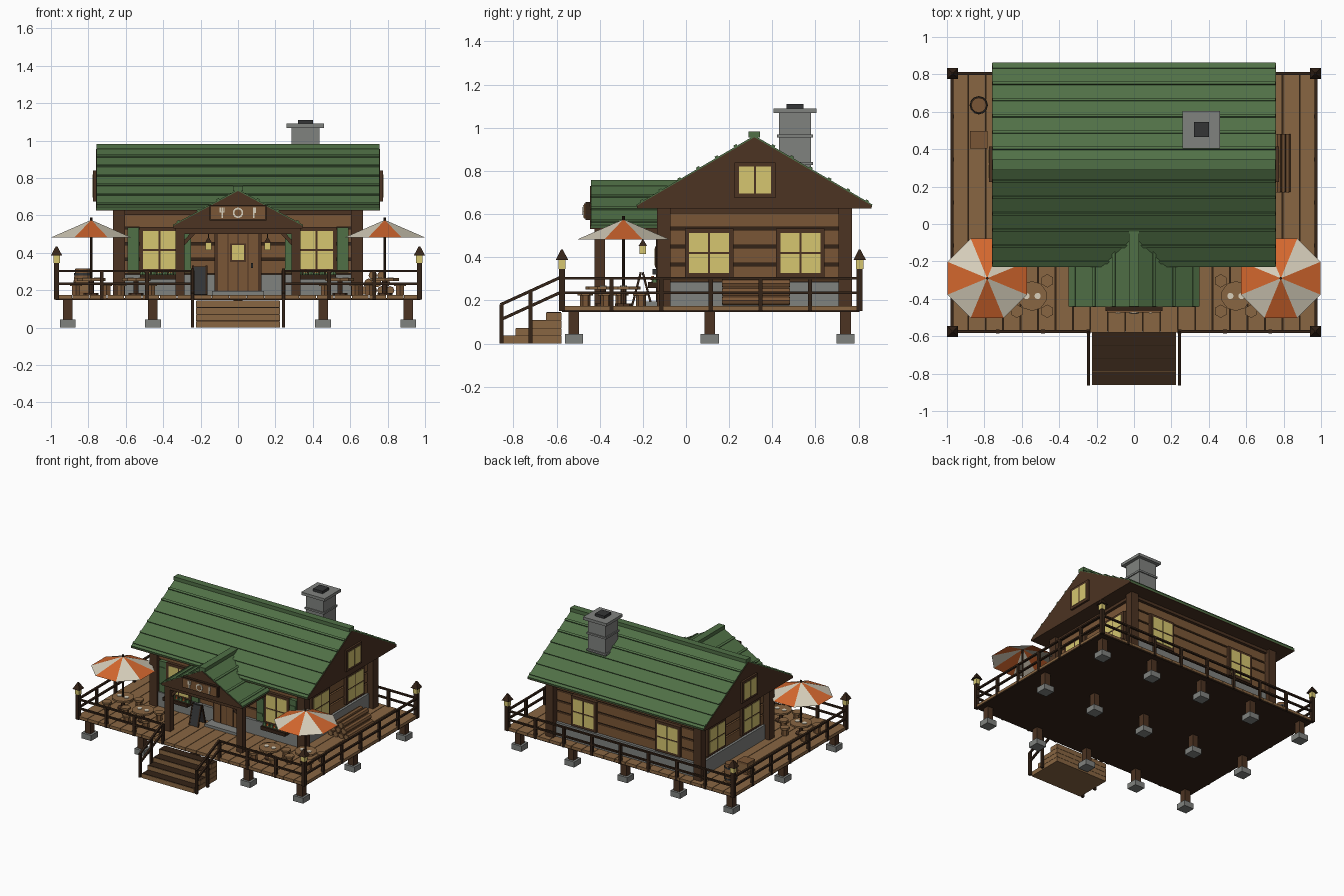
import bpy, bmesh
from math import pi, cos, sin, atan2, radians
from mathutils import Matrix, Vector

cube = bpy.data.objects.get("Cube")
if cube:
    bpy.data.objects.remove(cube, do_unlink=True)


def material(name, rgb):
    m = bpy.data.materials.new(name)
    lin = [(c / 255 / 12.92 if c < 11 else ((c / 255 + 0.055) / 1.055) ** 2.4) for c in rgb]
    m.use_nodes = True
    m.diffuse_color = (*lin, 1)
    m.node_tree.nodes["Principled BSDF"].inputs["Base Color"].default_value = (*lin, 1)
    return m


GREEN = material("roof green", (80, 112, 70))
DARK = material("dark timber", (76, 51, 34))
TRIM = material("darkest timber", (52, 35, 23))
LOG = material("log brown", (122, 86, 54))
DECK = material("deck wood", (137, 102, 66))
STONE = material("grey stone", (128, 130, 127))
GLASS = material("lit glass", (214, 198, 112))
ORANGE = material("canopy orange", (212, 103, 46))
CREAM = material("cream", (216, 208, 188))
COAL = material("charcoal", (52, 53, 54))
I = Matrix()


def finish(name, bm, mats, m=I):
    bmesh.ops.recalc_face_normals(bm, faces=bm.faces)
    me = bpy.data.meshes.new(name)
    bm.to_mesh(me)
    bm.free()
    ob = bpy.data.objects.new(name, me)
    for mat in (mats if isinstance(mats, tuple) else (mats,)):
        me.materials.append(mat)
    ob.matrix_world = m
    bpy.context.collection.objects.link(ob)
    return ob


def box(name, mat, x, y, z, m=I):
    """Box from three (low, high) ranges."""
    bm = bmesh.new()
    size = Matrix.Diagonal((x[1] - x[0], y[1] - y[0], z[1] - z[0], 1))
    mid = Matrix.Translation((sum(x) / 2, sum(y) / 2, sum(z) / 2))
    bmesh.ops.create_cube(bm, size=1, matrix=mid @ size)
    return finish(name, bm, mat, m)


def around(c, h):
    return (c - h, c + h)


def beam(name, mat, p, q, w, h=None):
    """Bar of rectangular section between two points."""
    p, q = Vector(p), Vector(q)
    d = q - p
    m = Matrix.Translation((p + q) / 2) @ d.to_track_quat('X', 'Z').to_matrix().to_4x4()
    h = h or w
    return box(name, mat, around(0, d.length / 2), around(0, w / 2), around(0, h / 2), m)


def cone(name, mat, x, y, z, r1, r2=None, n=8, turn=0, m=I, caps=True):
    bm = bmesh.new()
    bmesh.ops.create_cone(bm, cap_ends=caps, segments=n, radius1=r1,
                          radius2=r1 if r2 is None else r2, depth=z[1] - z[0],
                          matrix=Matrix.Translation((x, y, sum(z) / 2)) @ Matrix.Rotation(turn, 4, 'Z'))
    return finish(name, bm, mat, m)


def prism(name, mat, profile, span, axis):
    """Extrude a (side, height) profile along x or y."""
    bm = bmesh.new()
    f = bm.faces.new([bm.verts.new((span[0], u, v) if axis == 'x' else (u, span[0], v)) for u, v in profile])
    step = span[1] - span[0]
    out = bmesh.ops.extrude_face_region(bm, geom=[f])
    bmesh.ops.translate(bm, verts=[g for g in out['geom'] if isinstance(g, bmesh.types.BMVert)],
                        vec=(step, 0, 0) if axis == 'x' else (0, step, 0))
    return finish(name, bm, mat)


def gable_roof(name, mid, half, eave, apex, span, axis, battens):
    """Solid timber gable, thin green covering, battens and ridge cap."""
    prism(name + "_gable", DARK, [(mid - half, eave - .015), (mid + half, eave - .015), (mid + half, eave),
                                  (mid, apex - .004), (mid - half, eave)], span, axis)
    a, b = span[0] + .004, span[1] - .004
    prism(name + "_covering", GREEN, [(mid - half, eave - .01), (mid - half - .004, eave + .004), (mid, apex + .004),
                                      (mid + half + .004, eave + .004), (mid + half, eave - .01), (mid, apex - .02)], (a, b), axis)
    for s in (-1, 1):
        for i in range(1, battens + 1):
            t = i / (battens + .25)
            u, v = mid + s * half * t, apex + (eave - apex) * t + .006
            p, q = ((a, u, v), (b, u, v)) if axis == 'x' else ((u, a, v), (u, b, v))
            ob = beam(name + "_batten", GREEN, p, q, .016, .014)
            slope = Matrix.Rotation(atan2(eave - apex, half) * s, 4, 'X' if axis == 'x' else 'Y')
            if axis == 'y':
                slope.invert()
            loc = Matrix.Translation(ob.matrix_world.translation)
            ob.matrix_world = loc @ slope @ loc.inverted() @ ob.matrix_world
    prism(name + "_ridge_cap", GREEN, [(mid - .027, apex - .005), (mid + .027, apex - .005),
                                       (mid + .027, apex + .022), (mid - .027, apex + .022)], (a, b), axis)


def window(m, w, h, rows=2):
    box("window_frame", DARK, around(0, w / 2), (-.02, .02), around(0, h / 2), m)
    pw, ph = (w - .05) / 2, (h - .04 - .01 * (rows - 1)) / rows
    for s in (-1, 1):
        for r in range(rows):
            z0 = -h / 2 + .02 + r * (ph + .01)
            box("window_pane", GLASS, around(s * (pw / 2 + .005), pw / 2), (-.023, 0), (z0, z0 + ph), m)


def place(x, y, z, deg=0):
    return Matrix.Translation((x, y, z)) @ Matrix.Rotation(radians(deg), 4, 'Z')


# Deck with boards, piers and footings
TOP = .175
box("deck_base", TRIM, (-.975, .975), (-.575, .805), (.147, .158))
for i in range(21):
    x = -.98 + i * 1.96 / 21
    box("deck_board", DECK, (x + .002, x + .0915), (-.58, .81), (.155, TOP))
for x in (-.91, -.455, 0, .455, .91):
    for y in (-.52, .11, .74):
        box("pier_footing", STONE, around(x, .042), around(y, .042), (0, .043))
        box("pier_post", DARK, around(x, .025), around(y, .025), (.04, .15))

# Stairs
for i in range(4):
    y = -.86 + i * .07
    box("stair_step", DECK, (-.225, .225), (y, -.578), (i * .036, i * .036 + .034))
    box("stair_shadow_gap", TRIM, (-.222, .222), (y + .003, -.58), (i * .036 + .03, i * .036 + .037))
for s in (-1, 1):
    x = s * .243
    for y, z in ((-.855, .18), (-.72, .245)):
        box("stair_rail_post", TRIM, around(x, .009), around(y, .009), (0, z))
    for dz in (0, -.07):
        beam("stair_rail", TRIM, (x, -.86, .18 + dz), (x, -.575, .31 + dz), .014)


# Deck railings and corner lanterns
def railing(p, q, n):
    p, q = Vector((*p, 0)), Vector((*q, 0))
    for z in (.235, .303):
        beam("deck_rail", TRIM, p + Vector((0, 0, z)), q + Vector((0, 0, z)), .016, .012)
    for i in range(n + 1):
        c = p.lerp(q, i / n)
        box("rail_post", TRIM, around(c.x, .01), around(c.y, .01), (.15, .305))


for s in (-1, 1):
    railing((s * .972, -.575), (s * .972, .805), 6)
    railing((s * .972, -.575), (s * .243, -.575), 3)
    for y in (-.575, .805):
        x = s * .97
        box("corner_post", TRIM, around(x, .014), around(y, .014), (.15, .345))
        box("corner_lantern", GLASS, around(x, .017), around(y, .017), (.345, .388))
        cone("corner_lantern_cap", TRIM, x, y, (.386, .435), .042, .006, 4, pi / 4)
railing((-.972, .805), (.972, .805), 8)

# House body: stone plinth, log courses, corner posts
box("stone_plinth", STONE, (-.63, .63), (-.12, .735), (.17, .285))
box("wall_core", TRIM, (-.605, .605), (-.095, .71), (.28, .635))
for i in range(4):
    z = .29 + i * .083
    box("log_course", LOG, (-.618, .618), (-.108, .723), (z, z + .07))
box("wall_top_beam", DARK, (-.64, .64), (-.125, .745), (.603, .635))
for x in (-.635, .635):
    for y in (-.103, .738):
        box("house_corner_post", DARK, around(x, .032), around(y, .032), (.17, .635))
gable_roof("main_roof", .317, .543, .64, .96, (-.76, .76), 'x', 6)

# Windows, shutters and flower boxes
for s in (-1, 1):
    window(place(s * .42, -.108, .415), .215, .245)
    window(place(s * .36, .723, .415, 180), .215, .235)
    for y in (.107, .53):
        window(place(s * .618, y, .42, s * 90), .225, .225)
    window(place(s * .755, .32, .757, s * 90), .19, .165, 1)
    for t in (-1, 1):
        c = s * .42 + t * .14
        box("shutter", GREEN, around(c, .03), (-.128, -.1), (.295, .535))
        for z in (.35, .48):
            box("shutter_slat", GREEN, around(c, .024), (-.133, -.12), around(z, .01))
    box("flower_box", TRIM, around(s * .42, .105), (-.175, -.11), (.258, .285))
    for i in range(7):
        x = s * .42 - .09 + i * .03
        cone("flower_leaves", GREEN, x, -.145, (.28, .305), .018, .01, 6)
        if i % 2:
            cone("flower_head", ORANGE, x, -.155, (.295, .312), .01, .006, 6)

# Door and step
box("door_frame", DARK, (-.125, .125), (-.13, -.1), (.175, .515))
box("door_panel", LOG, (-.108, .108), (-.137, -.1), (.19, .5))
for x in (-.054, 0, .054):
    box("door_groove", DARK, around(x, .002), (-.139, -.13), (.19, .5))
box("door_window_frame", DARK, around(0, .042), (-.143, -.13), (.352, .45))
box("door_window", GLASS, around(0, .033), (-.147, -.13), (.361, .441))
box("door_handle", COAL, around(.075, .006), (-.155, -.13), (.32, .345))
box("door_step", STONE, (-.14, .14), (-.21, -.11), (.17, .195))

# Porch
gable_roof("porch_roof", 0, .345, .545, .735, (-.445, -.02), 'y', 3)
box("porch_beam", DARK, (-.33, .33), (-.425, -.375), (.5, .545))
for s in (-1, 1):
    box("porch_post", DARK, around(s * .31, .024), around(-.4, .024), (.17, .54))
    box("porch_side_beam", DARK, around(s * .31, .02), (-.4, -.1), (.505, .54))
    beam("porch_brace", DARK, (s * .3, -.4, .44), (s * .235, -.4, .51), .02)
    x = s * .158
    beam("wall_lamp_rod", TRIM, (x, -.2, .46), (x, -.2, .54), .006)
    cone("wall_lamp_cap", TRIM, x, -.2, (.452, .478), .028, .006, 4, pi / 4)
    cone("wall_lamp_glass", GLASS, x, -.2, (.415, .453), .022, n=4, turn=pi / 4)

# Sign board with plate and cutlery
box("sign_frame", TRIM, (-.152, .152), (-.465, -.44), (.573, .655))
box("sign_board", LOG, (-.145, .145), (-.472, -.45), (.58, .648))
flat = Matrix.Translation((0, -.472, .614)) @ Matrix.Rotation(pi / 2, 4, 'X')
cone("sign_plate_rim", CREAM, 0, 0, (0, .006), .028, n=16, m=flat)
cone("sign_plate_middle", LOG, 0, 0, (0, .008), .019, n=16, m=flat)
for s in (-1, 1):
    box("sign_cutlery", CREAM, around(s * .085, .004), (-.478, -.47), (.585, .643))
for dx in (-.01, 0, .01):
    box("sign_fork_tine", CREAM, around(dx - .085, .003), (-.478, -.47), (.62, .643))
box("sign_fork_base", CREAM, around(-.085, .013), (-.478, -.47), (.615, .622))
box("sign_knife_blade", CREAM, (.081, .096), (-.478, -.47), (.612, .643))

# Chimney
cx, cy = .36, .505
box("chimney_shaft", STONE, around(cx, .075), around(cy, .075), (.7, 1.075))
for z in (.835, .963):
    box("chimney_band", STONE, around(cx, .083), around(cy, .083), around(z, .007))
box("chimney_cap", STONE, around(cx, .1), around(cy, .1), (1.068, 1.09))
box("chimney_pot", COAL, around(cx, .04), around(cy, .04), (1.08, 1.11))


# Tables with stools, and parasols
def table(x, y, stools):
    cone("table_top", DECK, x, y, (.25, .264), .08, n=10)
    cone("table_leg", DARK, x, y, (TOP, .25), .014)
    cone("table_foot", DARK, x, y, (TOP, .185), .04)
    for dx in (-.03, .03):
        cone("table_plate", CREAM, x + dx, y, (.264, .268), .017, n=10)
    for k in range(stools):
        a = pi / 4 + k * 2 * pi / stools
        u, v = x + .115 * cos(a), y + .115 * sin(a)
        cone("stool_seat", DECK, u, v, (.222, .237), .036, n=6)
        cone("stool_leg", LOG, u, v, (TOP, .225), .024, n=6)


for s in (-1, 1):
    table(s * .545, -.385, 4)
    table(s * .785, -.29, 4)
    cone("parasol_pole", TRIM, s * .785, -.29, (TOP, .59), .007)
    canopy = cone("parasol_canopy", (ORANGE, CREAM), s * .785, -.29, (.483, .575), .23, .002, 8, pi / 8, caps=False)
    for f in canopy.data.polygons:
        c = f.center - Vector((s * .785, -.29, 0))
        f.material_index = round(atan2(c.y, c.x) / (pi / 4)) % 2

# Menu board
for dy in (-.045, .045):
    beam("menu_board_panel", COAL, (-.205, -.205 + dy, TOP), (-.205, -.205 + dy * .1, .325), .065, .008)
    for x in (-.241, -.169):
        beam("menu_board_leg", TRIM, (x, -.205 + dy, TOP), (x, -.205 + dy * .1, .33), .01)

# Log pile, barrel and crate
for row in range(3):
    for i in range(4 - row):
        x = .675 + row * .023 + i * .046
        roll = Matrix.Translation((x, .325, .199 + row * .04)) @ Matrix.Rotation(pi / 2, 4, 'X')
        cone("firewood_log", LOG, 0, 0, (-.155, .155), .023, n=8, m=roll)
        cone("firewood_end", DECK, 0, 0, (-.157, .157), .017, n=8, m=roll)
cone("barrel_lower", LOG, -.83, .635, (TOP, .245), .04, .049, 12)
cone("barrel_upper", LOG, -.83, .635, (.245, .315), .049, .04, 12)
for z in (.2, .285):
    cone("barrel_hoop", COAL, -.83, .635, around(z, .006), .048, n=12)
box("crate", DECK, around(-.83, .042), around(.45, .042), (TOP, .265))
for z in (.185, .258):
    box("crate_band", LOG, around(-.83, .046), around(.45, .046), around(z, .008))
